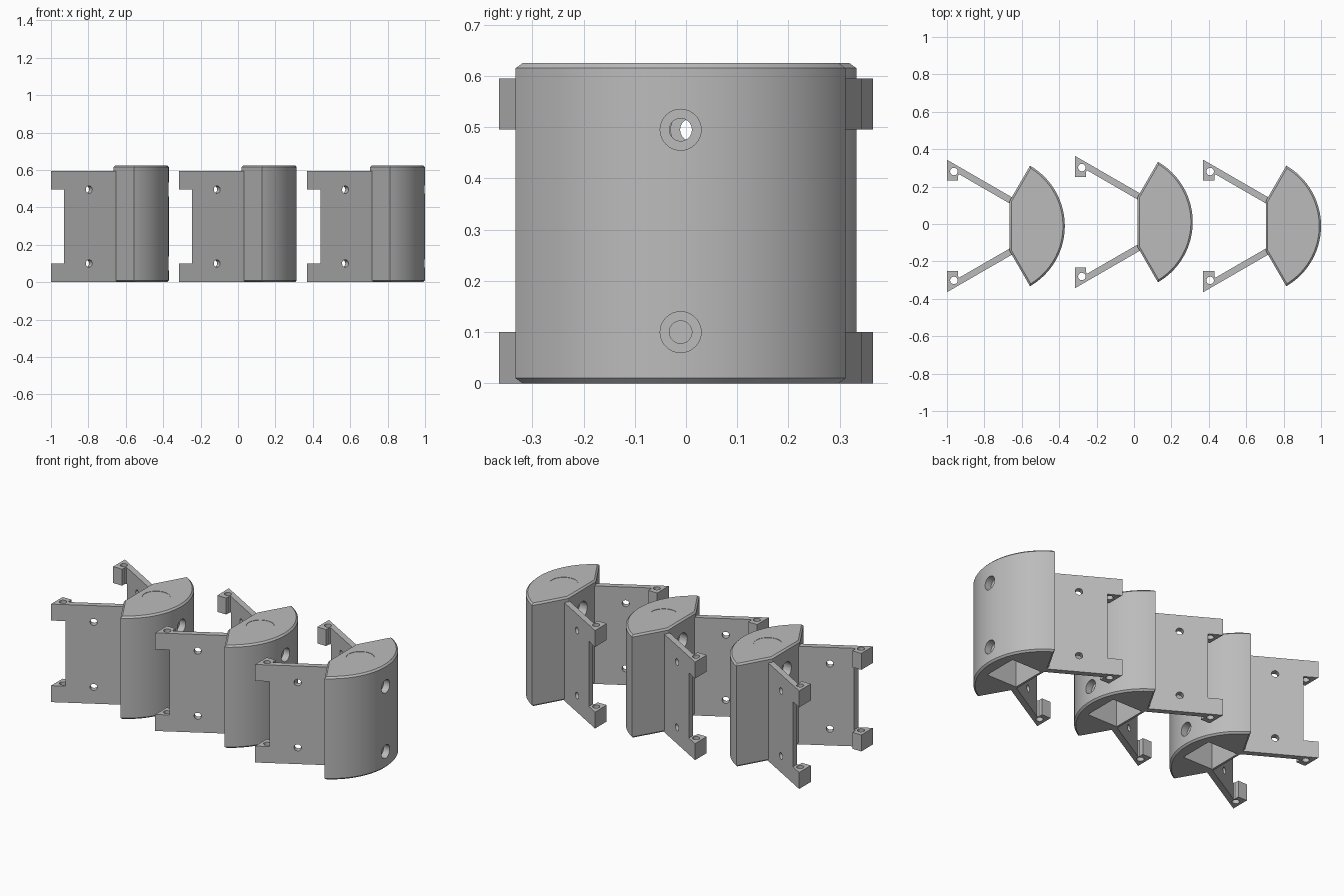
import bpy, bmesh, math
from mathutils import Vector, Matrix

cube = bpy.data.objects.get("Cube")
if cube:
    bpy.data.objects.remove(cube, do_unlink=True)

grey = bpy.data.materials.new("plain grey")
grey.use_nodes = True
COLOUR = (0.5, 0.5, 0.5, 1)
grey.diffuse_color = COLOUR
grey.node_tree.nodes["Principled BSDF"].inputs["Base Color"].default_value = COLOUR

R = 0.372                 # radius of the curved face
BODY_H, LEG_H = 0.625, 0.595
LOW, HIGH = 0.1, 0.495    # screw heights
TAN30 = math.tan(math.radians(30))


def add_object(name, bm):
    bmesh.ops.recalc_face_normals(bm, faces=bm.faces)
    mesh = bpy.data.meshes.new(name)
    bm.to_mesh(mesh)
    bm.free()
    mesh.materials.append(grey)
    obj = bpy.data.objects.new(name, mesh)
    bpy.context.collection.objects.link(obj)
    return obj


def prism(name, outline, z0, z1, chamfer=0):
    bm = bmesh.new()
    face = bm.faces.new([bm.verts.new((x, y, z0)) for x, y in outline])
    ext = bmesh.ops.extrude_face_region(bm, geom=[face])
    top = [v for v in ext["geom"] if isinstance(v, bmesh.types.BMVert)]
    bmesh.ops.translate(bm, verts=top, vec=(0, 0, z1 - z0))
    if chamfer:
        rims = [e for e in bm.edges if abs(e.verts[0].co.z - e.verts[1].co.z) < 1e-5]
        bmesh.ops.bevel(bm, geom=rims, offset=chamfer, segments=1, affect='EDGES')
    return add_object(name, bm)


def box(name, x0, x1, y0, y1, z0, z1):
    return prism(name, [(x0, y0), (x1, y0), (x1, y1), (x0, y1)], z0, z1)


def rod(start, end, radius):
    start, end = Vector(start), Vector(end)
    axis = end - start
    turn = axis.to_track_quat('Z', 'Y').to_matrix().to_4x4()
    bm = bmesh.new()
    bmesh.ops.create_cone(bm, cap_ends=True, segments=32, radius1=radius,
                          radius2=radius, depth=axis.length,
                          matrix=Matrix.Translation((start + end) / 2) @ turn)
    return add_object("cutter", bm)


def combine(obj, tool, operation='DIFFERENCE'):
    bpy.context.view_layer.objects.active = obj
    mod = obj.modifiers.new("combine", 'BOOLEAN')
    mod.operation, mod.object, mod.solver = operation, tool, 'EXACT'
    bpy.ops.object.modifier_apply(modifier=mod.name)
    bpy.data.objects.remove(tool, do_unlink=True)


def smooth(obj):
    bpy.ops.object.select_all(action='DESELECT')
    obj.select_set(True)
    bpy.context.view_layer.objects.active = obj
    bpy.ops.object.shade_smooth_by_angle(angle=math.radians(25))


# Body: 120 degree sector with its point cut off
flat = 0.077
half = flat * math.tan(math.radians(60))
angles = [math.radians(-60 + 120 * i / 48) for i in range(49)]
outline = [(flat, -half)] + [(R * math.cos(a), R * math.sin(a)) for a in angles] + [(flat, half)]
body = prism("body", outline, 0, BODY_H, chamfer=0.01)

# Screw holes, nut seat, square socket below and round mark on top
for z, inner in ((LOW, 0.2), (HIGH, 0)):
    combine(body, rod((inner, 0, z), (0.45, 0, z), 0.022))
    combine(body, rod((0.33, 0, z), (0.45, 0, z), 0.04))
combine(body, rod((0, 0, HIGH), (0.13, 0, HIGH), 0.05))
combine(body, box("cutter", 0.1, 0.3, -0.105, 0.105, -0.1, 0.2))
combine(body, rod((0.2, 0, BODY_H - 0.002), (0.2, 0, 0.7), 0.078))
smooth(body)

# Leg: slanted wall with an upper and a lower end tab
TIP_X, TIP_Y = -0.258, 0.354


def outer(x):
    return TIP_Y - (x - TIP_X) * TAN30


def inner(x):
    return outer(x) - 0.04


root, tab = 0.1, -0.198
leg = prism("left_leg", [(TIP_X, TIP_Y), (TIP_X, 0.242), (tab, 0.242), (tab, inner(tab)),
                         (root, inner(root)), (root, outer(root))], 0, LEG_H)
bx, by = -0.221, 0.291
combine(leg, rod((bx, by, 0), (bx, by, LEG_H), 0.032), 'UNION')
combine(leg, box("cutter", -0.4, -0.188, 0, 0.5, LOW, HIGH))
combine(leg, rod((bx, by, -0.1), (bx, by, 0.7), 0.02))
normal = Vector((0.5, math.cos(math.radians(30)), 0))
for z in (LOW, HIGH):
    hole = Vector((-0.063, (outer(-0.063) + inner(-0.063)) / 2, z))
    combine(leg, rod(hole - normal * 0.08, hole + normal * 0.08, 0.02))
smooth(leg)

# Mirrored leg
bm = bmesh.new()
bm.from_mesh(leg.data)
bmesh.ops.scale(bm, vec=(1, -1, 1), verts=bm.verts)
right_leg = add_object("right_leg", bm)
smooth(right_leg)

# Three identical brackets in a row
places = [("first", -0.742, -0.0105), ("second", -0.058, 0.0105), ("third", 0.628, -0.0105)]
for part in (body, leg, right_leg):
    base = part.name
    for i, (label, x, y) in enumerate(places):
        obj = part
        if i:
            obj = part.copy()
            bpy.context.collection.objects.link(obj)
        obj.name = f"{label}_{base}"
        obj.location = (x, y, 0)
